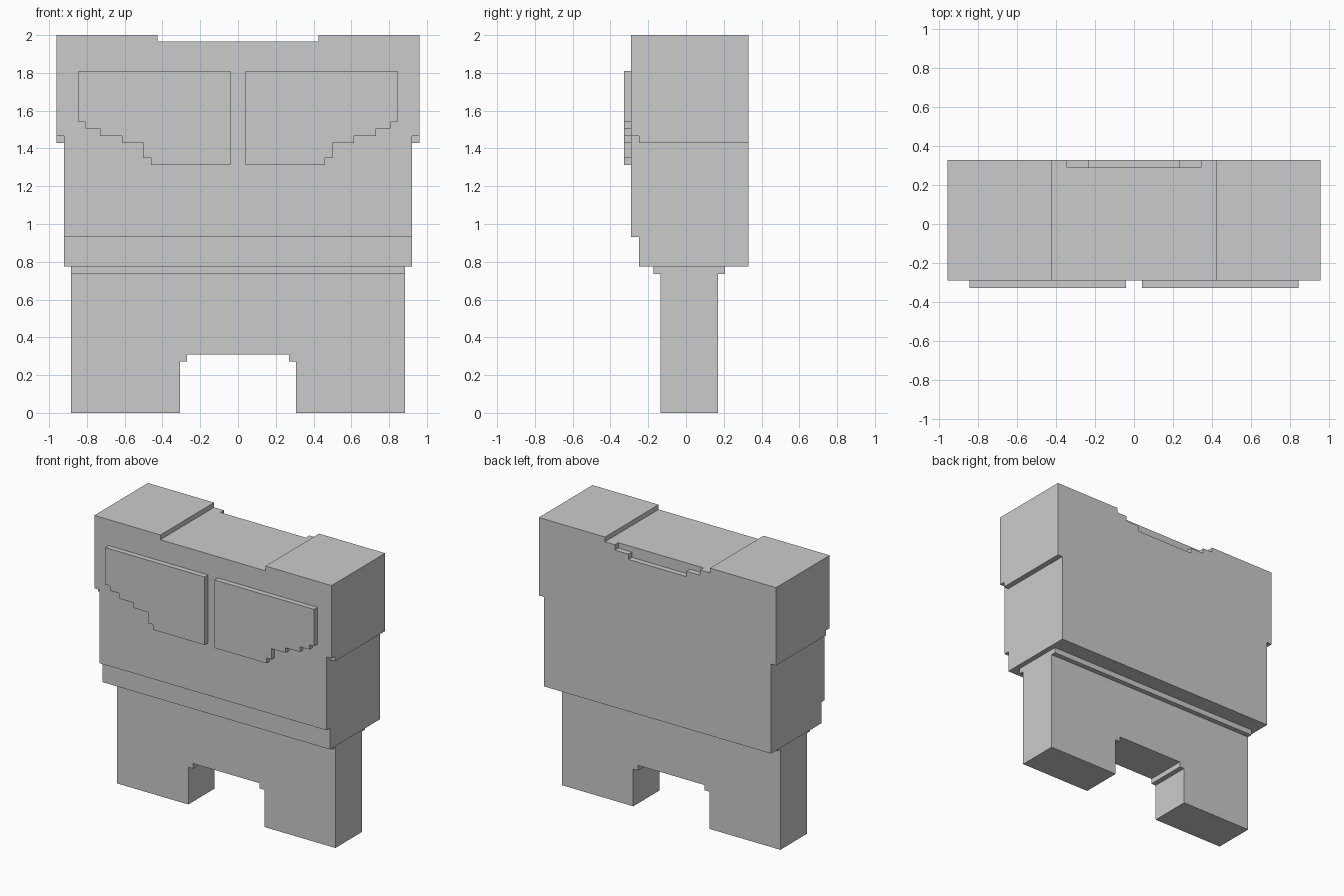
import bpy, bmesh

if "Cube" in bpy.data.objects:
    bpy.data.objects.remove(bpy.data.objects["Cube"])


def extrude(name, outline, lo, hi, axis="y"):
    """Prism: axis 'y' takes (x, z) points, axis 'x' takes (y, z) points."""
    bm = bmesh.new()
    place = (lambda a, z, d: (a, d, z)) if axis == "y" else (lambda a, z, d: (d, a, z))
    face = bm.faces.new([bm.verts.new(place(a, z, lo)) for a, z in outline])
    ext = bmesh.ops.extrude_face_region(bm, geom=[face])
    verts = [g for g in ext["geom"] if isinstance(g, bmesh.types.BMVert)]
    bmesh.ops.translate(bm, verts=verts, vec=place(0, 0, hi - lo))
    bmesh.ops.recalc_face_normals(bm, faces=bm.faces)
    mesh = bpy.data.meshes.new(name)
    bm.to_mesh(mesh)
    bm.free()
    obj = bpy.data.objects.new(name, mesh)
    bpy.context.collection.objects.link(obj)
    return obj


def rect(a0, a1, z0, z1):
    return [(a0, z0), (a1, z0), (a1, z1), (a0, z1)]


def mirrored(half):
    """Close a right-hand half outline with its mirror image."""
    return half + [(-x, z) for x, z in reversed(half)]


def cut(target, cutter):
    cutter.hide_render = True
    mod = target.modifiers.new("cut", "BOOLEAN")
    mod.operation = "DIFFERENCE"
    mod.solver = "EXACT"
    mod.object = cutter
    bpy.context.view_layer.objects.active = target
    bpy.ops.object.modifier_apply(modifier=mod.name)
    bpy.data.objects.remove(cutter)


# Body: wide upper block with a shallow notch along the top
body = extrude("body", mirrored([
    (0.92, 0.775), (0.92, 1.43), (0.96, 1.43), (0.96, 2.0),
    (0.425, 2.0), (0.425, 1.965)]), -0.29, 0.33)

# Set-back strip along the lower front
cut(body, extrude("lower_front_cutter", rect(-1.2, 1.2, 0.6, 0.93), -0.5, -0.25))

# Small set-back corners under the front of the side overhangs
for s in (-1, 1):
    cut(body, extrude("corner_cutter", rect(s * 0.92, s * 1.2, 1.35, 1.467), -0.5, -0.25))

# Stepped notch in the upper back edge
cut(body, extrude("back_notch_cutter", mirrored([
    (0.235, 1.887), (0.235, 1.926), (0.345, 1.926), (0.345, 2.2)]), 0.29, 0.5))

# Legs: slab with a wider collar at the top and a stepped gap between the feet
legs = extrude("legs", [
    (-0.135, 0), (0.17, 0), (0.17, 0.735), (0.207, 0.735),
    (0.207, 0.775), (-0.173, 0.775), (-0.173, 0.735), (-0.135, 0.735)],
    -0.883, 0.883, "x")
cut(legs, extrude("leg_gap_cutter", mirrored([
    (0.308, -0.2), (0.308, 0.272), (0.27, 0.272), (0.27, 0.31)]), -0.5, 0.5))

# Raised front panels with a stair-stepped lower outer corner
panel = [
    (0.04, 1.81), (0.845, 1.81), (0.845, 1.54), (0.807, 1.54), (0.807, 1.505),
    (0.73, 1.505), (0.73, 1.467), (0.615, 1.467), (0.615, 1.43), (0.5, 1.43),
    (0.5, 1.35), (0.46, 1.35), (0.46, 1.312), (0.04, 1.312)]
for side, s in (("left", -1), ("right", 1)):
    extrude(side + "_front_panel", [(s * x, z) for x, z in panel], -0.328, -0.29)
